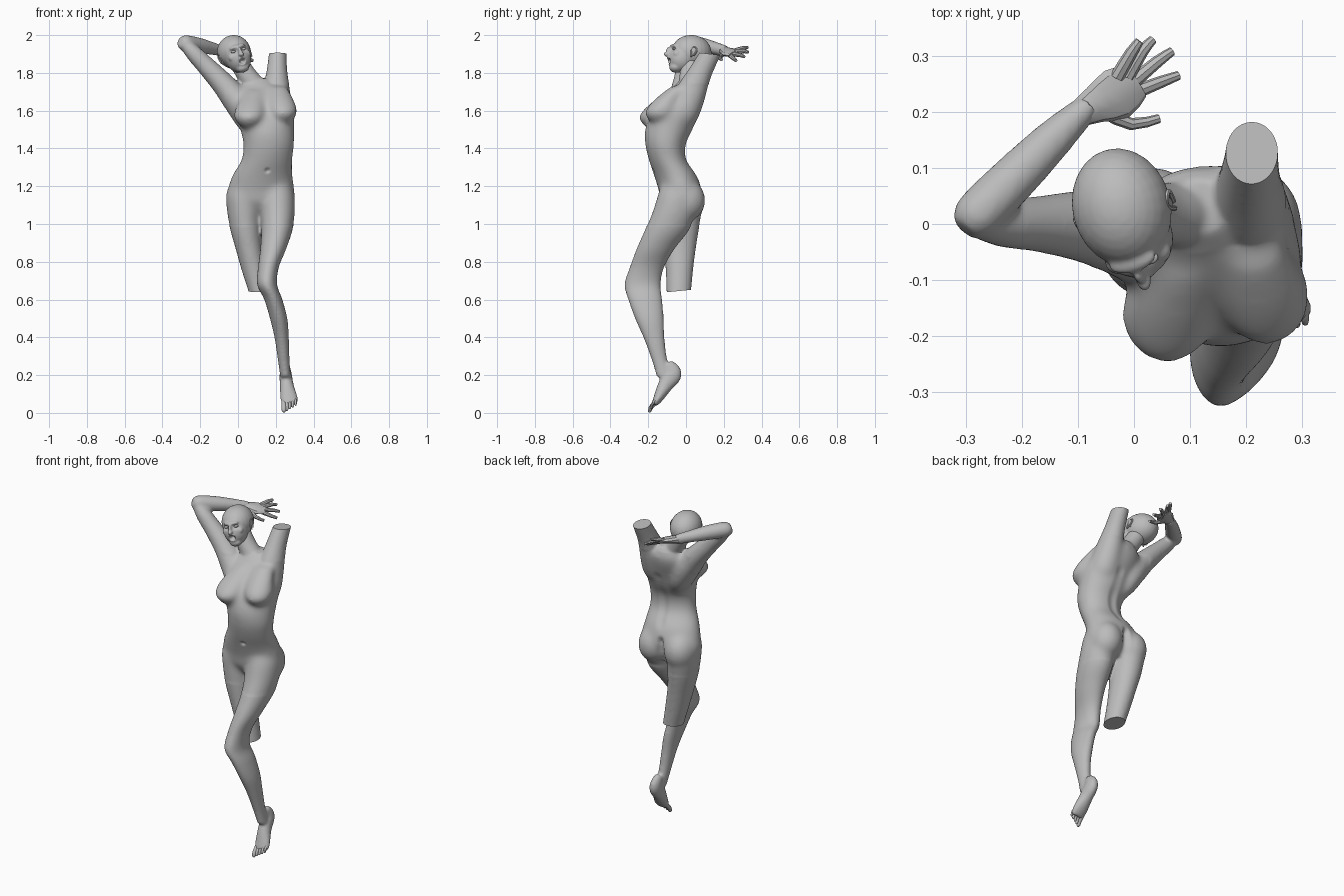
import bpy, bmesh, math
from mathutils import Vector, Matrix

cube = bpy.data.objects.get("Cube")
if cube:
    bpy.data.objects.remove(cube)

clay = bpy.data.materials.new("grey_clay")
clay.use_nodes = True
clay.diffuse_color = (0.5, 0.5, 0.5, 1)
clay.node_tree.nodes["Principled BSDF"].inputs["Base Color"].default_value = (0.5, 0.5, 0.5, 1)


def spline(pts, steps):
    """Catmull-Rom interpolation of section tuples."""
    out = []
    for i in range(len(pts) - 1):
        p0, p1, p2, p3 = (Vector(pts[max(0, min(len(pts) - 1, i + k))]) for k in (-1, 0, 1, 2))
        for s in range(steps):
            t = s / steps
            out.append(0.5 * (2 * p1 + (p2 - p0) * t + (2 * p0 - 5 * p1 + 4 * p2 - p3) * t * t
                              + (3 * p1 - p0 - 3 * p2 + p3) * t ** 3))
    return out + [Vector(pts[-1])]


def loft(bm, pts, flat=False, yaw=0.0, side=(1, 0, 0), n=24, steps=5):
    """Elliptical sections (x, y, z, half width, half depth) joined to a closed limb."""
    secs = spline(pts, steps)
    rings = []
    for i, s in enumerate(secs):
        c = s.xyz
        if flat:
            u, v = Vector((math.cos(yaw), math.sin(yaw), 0)), Vector((-math.sin(yaw), math.cos(yaw), 0))
        else:
            t = (secs[min(i + 1, len(secs) - 1)].xyz - secs[max(i - 1, 0)].xyz).normalized()
            u = Vector(side)
            u = (u - t * u.dot(t)).normalized()
            v = t.cross(u)
        rings.append([bm.verts.new(c + u * s[3] * math.cos(a) + v * s[4] * math.sin(a))
                      for a in (2 * math.pi * k / n for k in range(n))])
    for r, q in zip(rings, rings[1:]):
        for k in range(n):
            bm.faces.new((r[k], r[(k + 1) % n], q[(k + 1) % n], q[k]))
    bm.faces.new(rings[0])
    bm.faces.new(rings[-1])


def ball(bm, c, r, m=Matrix()):
    bmesh.ops.create_uvsphere(bm, u_segments=24, v_segments=16, radius=1,
                              matrix=m @ Matrix.Translation(c) @ Matrix.Diagonal((*r, 1)))


def finish(bm, name, voxel=0, smooth=0, angle=40):
    """Make an object; with a voxel size, fuse the shells into one skin and relax it."""
    bmesh.ops.recalc_face_normals(bm, faces=bm.faces)
    me = bpy.data.meshes.new(name)
    bm.to_mesh(me)
    bm.free()
    ob = bpy.data.objects.new(name, me)
    bpy.context.collection.objects.link(ob)
    if voxel:
        rm = ob.modifiers.new("fuse", 'REMESH')
        rm.mode, rm.voxel_size = 'VOXEL', voxel
        sm = ob.modifiers.new("relax", 'SMOOTH')
        sm.factor, sm.iterations = 0.5, smooth
        deps = bpy.context.evaluated_depsgraph_get()
        ob.data = bpy.data.meshes.new_from_object(ob.evaluated_get(deps))
        ob.modifiers.clear()
        ob.data.name = name
        bpy.data.meshes.remove(me)
    ob.data.materials.clear()
    ob.data.materials.append(clay)
    shade(ob, angle)
    return ob


def shade(ob, angle):
    bpy.ops.object.select_all(action='DESELECT')
    ob.select_set(True)
    bpy.context.view_layer.objects.active = ob
    bpy.ops.object.shade_smooth_by_angle(angle=math.radians(angle))


def dent(bm, c, r, push):
    """Push skin near a point with a soft falloff."""
    for v in bm.verts:
        d = (v.co - Vector(c)).length / r
        if d < 1:
            v.co += Vector(push) * (1 - d * d) ** 2


# Torso, neck, limbs fused into one skin
bm = bmesh.new()
loft(bm, [(.115, -.02, 1.05, .06, .06), (.12, -.03, 1.11, .172, .1), (.122, -.032, 1.18, .178, .113),
          (.13, -.057, 1.26, .16, .113), (.153, -.097, 1.34, .136, .1), (.163, -.108, 1.42, .135, .108),
          (.155, -.09, 1.5, .144, .127), (.147, -.06, 1.58, .152, .127), (.125, -.02, 1.66, .152, .115),
          (.12, .015, 1.72, .125, .09), (.115, .03, 1.77, .06, .05)], flat=True, yaw=.1)
loft(bm, [(-.005, .03, 1.87, .05, .05), (.045, .02, 1.79, .052, .054), (.095, .015, 1.72, .06, .06),
          (.12, 0, 1.65, .07, .07)])
# Breasts sloping down from the collar
loft(bm, [(.09, -.05, 1.71, .05, .05), (.07, -.125, 1.635, .075, .068), (.06, -.162, 1.575, .084, .086),
          (.06, -.165, 1.535, .065, .072), (.06, -.16, 1.505, .03, .04)], flat=True)
loft(bm, [(.21, -.03, 1.73, .05, .05), (.225, -.1, 1.66, .07, .066), (.235, -.13, 1.6, .08, .086),
          (.235, -.135, 1.56, .064, .072), (.235, -.13, 1.53, .03, .04)], flat=True)
for x in (.032, .208):   # buttocks
    ball(bm, (x, 0, 1.125), (.092, .104, .112))
loft(bm, [(.08, -.04, 1.47, .03, .04), (.05, -.03, 1.54, .06, .08), (.01, -.02, 1.63, .076, .09),
          (-.075, -.005, 1.737, .062, .068), (-.17, 0, 1.838, .05, .05), (-.235, .002, 1.905, .043, .043),
          (-.29, .01, 1.965, .03, .03)], side=(.7, 0, .7))   # right upper arm
loft(bm, [(-.302, -.01, 1.965, .025, .025), (-.28, .015, 1.957, .043, .043), (-.21, .085, 1.945, .042, .042),
          (-.14, .155, 1.93, .034, .035), (-.08, .212, 1.915, .029, .023)], side=(0, 0, 1))   # right forearm
loft(bm, [(.2, -.05, 1.5, .05, .05), (.203, -.02, 1.58, .085, .085), (.204, .025, 1.69, .075, .082),
          (.206, .075, 1.8, .056, .062), (.21, .128, 1.9, .047, .053), (.21, .152, 1.95, .047, .05)])   # left arm stump
loft(bm, [(.19, -.045, 1.25, .06, .07), (.203, -.045, 1.17, .092, .1), (.21, -.063, 1.07, .092, .113),
          (.206, -.1, .97, .083, .117),
          (.187, -.16, .87, .069, .101), (.161, -.207, .77, .055, .091), (.154, -.23, .68, .053, .096),
          (.187, -.216, .6, .048, .09), (.215, -.194, .5, .046, .076), (.231, -.17, .4, .038, .056),
          (.242, -.14, .28, .031, .041), (.252, -.112, .19, .028, .043)], flat=True)   # left leg
loft(bm, [(.248, -.1, .26, .022, .03), (.252, -.07, .208, .032, .048), (.258, -.11, .145, .037, .04),
          (.27, -.147, .078, .046, .026), (.274, -.168, .045, .04, .016)])   # left foot
loft(bm, [(.05, -.035, 1.25, .06, .07), (.028, -.03, 1.17, .09, .1), (.03, -.025, 1.07, .089, .108),
          (.04, -.03, .97, .081, .098),
          (.058, -.033, .87, .071, .085), (.085, -.035, .75, .064, .072), (.112, -.038, .64, .056, .065),
          (.12, -.038, .58, .054, .062)], flat=True)   # right thigh stump
body = finish(bm, "body", voxel=.0075, smooth=9)

# Blend the trunk further
bm = bmesh.new()
bm.from_mesh(body.data)
trunk = [v for v in bm.verts if .99 < v.co.z < 1.74 and v.co.x > -.07]
for i in range(28):
    bmesh.ops.smooth_vert(bm, verts=trunk, factor=.5, use_axis_x=True, use_axis_y=True, use_axis_z=True)
# Flat stump ends
for test, co, no in ((lambda p: p.x > .12 and p.z > 1.8, (.21, .13, 1.9), (0, .12, 1)),
                     (lambda p: p.y > -.115 and .5 < p.z < .8, (.11, -.04, .645), (0, .1, -1))):
    faces = [f for f in bm.faces if test(f.calc_center_median())]
    geom = list({e for f in faces for e in (*f.verts, *f.edges)}) + faces
    cut = bmesh.ops.bisect_plane(bm, geom=geom, plane_co=co, plane_no=no, clear_outer=True)["geom_cut"]
    bmesh.ops.holes_fill(bm, edges=[e for e in cut if isinstance(e, bmesh.types.BMEdge)], sides=0)
# Navel, cleft and spine line
dent(bm, (.155, -.17, 1.285), .02, (0, .012, 0))
for p in spline([(.12, .06, 1.05), (.12, .075, 1.12), (.122, .06, 1.19)], 4):
    dent(bm, p, .035, (0, -.011, 0))
for p in spline([(.14, .035, 1.26), (.152, 0, 1.36), (.155, .01, 1.46), (.15, .05, 1.58)], 5):
    dent(bm, p, .04, (0, -.004, 0))
bm.to_mesh(body.data)
bm.free()
shade(body, 40)

# Head in its own tilted frame: face toward local -y
M = Matrix.Translation((-.015, .015, 1.9)) @ Matrix.Rotation(-.27, 4, 'Y') @ Matrix.Rotation(.26, 4, 'Z')
bm = bmesh.new()
for c, r in (((0, .015, .012), (.088, .107, .09)), ((0, -.04, -.026), (.067, .073, .078)),
             ((0, -.072, -.08), (.036, .034, .026)), ((0, -.083, .032), (.045, .022, .015)),
             ((0, -.112, .005), (.01, .013, .026)), ((0, -.119, -.01), (.014, .02, .012)),
             ((0, -.105, -.03), (.022, .014, .009)), ((0, -.098, -.062), (.021, .014, .009)),
             ((.04, -.075, -.015), (.022, .022, .022)), ((-.04, -.075, -.015), (.022, .022, .022))):
    ball(bm, c, r, M)
head = finish(bm, "head", voxel=.0045, smooth=9, angle=60)
bm = bmesh.new()
bm.from_mesh(head.data)
back = M.to_3x3() @ Vector((0, 1, 0))
for c, r, d in (((.028, -.1, .014), .022, .01), ((-.028, -.1, .014), .022, .01),
                ((0, -.11, -.046), .02, .03)):
    dent(bm, M @ Vector(c), r, back * d)   # eye sockets and open mouth
bm.to_mesh(head.data)
bm.free()

for s, label in ((1, "left"), (-1, "right")):
    bm = bmesh.new()
    ball(bm, (s * .029, -.086, .014), (.014, .011, .007), M)
    finish(bm, label + "_eyelid")
    # Ear: a curled rim around a small shell
    bm = bmesh.new()
    rim = [(-.008, -.03), (-.008, .005), (-.002, .024), (.014, .024), (.02, .006), (.004, -.022)]
    loft(bm, [(s * (.083 + y * .25), y, z - .008, .005, .005) for y, z in rim], n=8, steps=3)
    ball(bm, (s * .079, .004, -.008), (.006, .014, .024))
    bmesh.ops.transform(bm, matrix=M, verts=bm.verts)
    finish(bm, label + "_ear")

# Right hand: angular palm and five fingers
bm = bmesh.new()
loft(bm, [(-.1, .195, 1.92, .024, .026), (-.07, .212, 1.914, .034, .022), (-.03, .232, 1.908, .048, .018),
          (.004, .255, 1.9, .034, .013)], side=(-.55, .8, .25), n=10, steps=2)
finish(bm, "right_palm", angle=30)
fingers = [((-.03, .262, 1.918), (-.005, .305, 1.932), (.01, .326, 1.935)),
           ((-.012, .262, 1.91), (.015, .308, 1.915), (.034, .329, 1.91)),
           ((-.005, .25, 1.9), (.04, .288, 1.894), (.068, .308, 1.885)),
           ((-.005, .232, 1.894), (.045, .252, 1.876), (.08, .265, 1.865)),
           ((-.05, .2, 1.9), (-.005, .178, 1.883), (.045, .188, 1.87))]
for i, path in enumerate(fingers):
    bm = bmesh.new()
    loft(bm, [(*p, r, r) for p, r in zip(path, (.013, .011, .008))], side=(0, 0, 1), n=8, steps=2)
    finish(bm, "right_thumb" if i == 4 else "right_finger_%d" % (i + 1), angle=30)

# Left toes, big toe on the inner side
for i in range(5):
    x, r = .243 + .0155 * i, .0125 - .001 * i - (.002 if i else 0)
    bm = bmesh.new()
    loft(bm, [(x, -.152, .065 + .003 * i, r, r), (x, -.182 + .003 * i, .034 + .007 * i, r, r),
              (x, -.192 + .004 * i, .012 + .008 * i, r * .9, r * .8),
              (x, -.195 + .004 * i, .003 + .009 * i, r * .4, r * .4)], n=10, steps=3)
    finish(bm, "left_toe_%d" % (i + 1))
